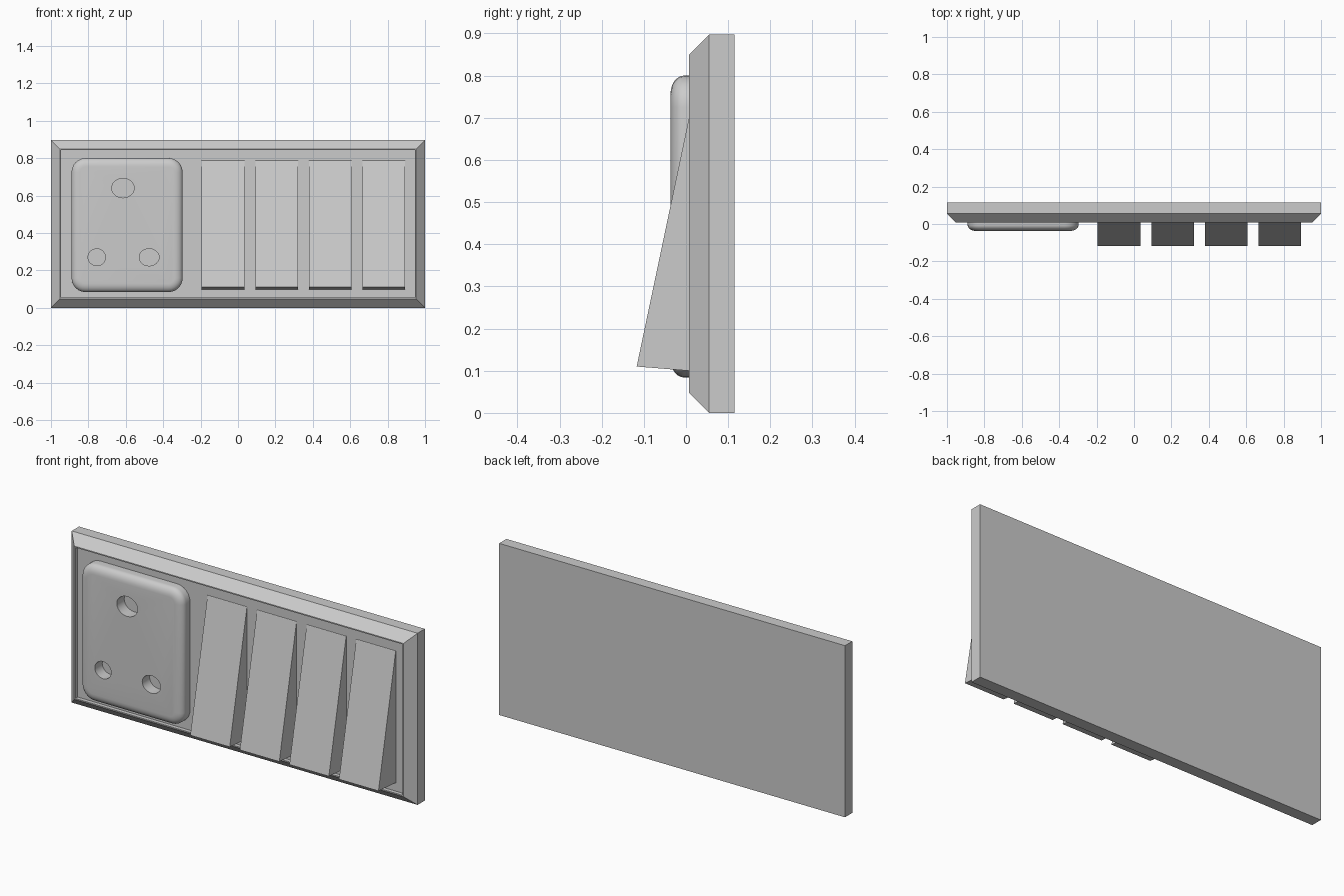
import bpy, bmesh, math

if "Cube" in bpy.data.objects:
    bpy.data.objects.remove(bpy.data.objects["Cube"])

H = 0.897          # plate height
PANEL_Y = 0.027    # recessed panel surface


def make_object(name, bm):
    bmesh.ops.recalc_face_normals(bm, faces=bm.faces)
    mesh = bpy.data.meshes.new(name)
    bm.to_mesh(mesh)
    bm.free()
    ob = bpy.data.objects.new(name, mesh)
    bpy.context.collection.objects.link(ob)
    return ob


def select_only(ob):
    bpy.ops.object.select_all(action='DESELECT')
    ob.select_set(True)
    bpy.context.view_layer.objects.active = ob


def loft(name, loops):
    """Skin a stack of closed loops and cap both ends."""
    bm = bmesh.new()
    rings = [[bm.verts.new(p) for p in loop] for loop in loops]
    n = len(rings[0])
    for a, b in zip(rings, rings[1:]):
        for i in range(n):
            j = (i + 1) % n
            bm.faces.new((a[i], a[j], b[j], b[i]))
    bm.faces.new(rings[0])
    bm.faces.new(rings[-1])
    return make_object(name, bm)


def rectangle(inset, y):
    x, z0, z1 = 1 - inset, inset, H - inset
    return [(-x, y, z0), (x, y, z0), (x, y, z1), (-x, y, z1)]


def rounded_rectangle(cx, cz, hw, hh, r, y, steps=6):
    pts = []
    for k, (sx, sz) in enumerate([(1, 1), (-1, 1), (-1, -1), (1, -1)]):
        for i in range(steps + 1):
            a = math.pi / 2 * (k + i / steps)
            pts.append((cx + sx * (hw - r) + r * math.cos(a), y,
                        cz + sz * (hh - r) + r * math.sin(a)))
    return pts


# Back plate: chamfered outer edge, thin rim, recessed panel
loft("back_plate", [rectangle(0, 0.115), rectangle(0, 0.055), rectangle(0.048, 0.007),
                    rectangle(0.054, 0.007), rectangle(0.054, PANEL_Y)])

# Socket block with a softly rounded front edge
cx, cz, hw, hh = -0.593, 0.442, 0.297, 0.358
loops = [rounded_rectangle(cx, cz, hw, hh, 0.075, PANEL_Y + 0.01)]
for i in range(7):
    a = math.pi / 2 * i / 6
    d = 0.045 * (1 - math.cos(a))
    loops.append(rounded_rectangle(cx, cz, hw - d, hh - d, 0.075 - d,
                                   -0.005 - 0.032 * math.sin(a)))
socket = loft("socket_block", loops)

# Pin holes cut down to the panel
for x, z, rx, rz in [(-0.615, 0.64, 0.06, 0.052),
                     (-0.755, 0.27, 0.047, 0.045), (-0.475, 0.27, 0.053, 0.046)]:
    ring = [(x + rx * math.cos(t), z + rz * math.sin(t))
            for t in (math.tau * i / 24 for i in range(24))]
    cutter = loft("pin_hole_cutter", [[(px, y, pz) for px, pz in ring]
                                      for y in (-0.1, PANEL_Y - 0.003)])
    cutter.hide_render = True
    mod = socket.modifiers.new("pin_hole", 'BOOLEAN')
    mod.object = cutter
    mod.operation = 'DIFFERENCE'
    mod.solver = 'EXACT'
    select_only(socket)
    bpy.ops.object.modifier_apply(modifier=mod.name)
    bpy.data.objects.remove(cutter)
select_only(socket)
bpy.ops.object.shade_smooth_by_angle(angle=math.radians(35))

# Four wedge-shaped rocker switches
profile = [(-0.117, 0.11), (PANEL_Y + 0.003, 0.098), (PANEL_Y + 0.003, 0.79), (0.025, 0.785)]
for i in range(4):
    x = -0.08 + 0.2867 * i
    loft(f"rocker_switch_{i + 1}", [[(x + s * 0.114, y, z) for y, z in profile]
                                    for s in (-1, 1)])
